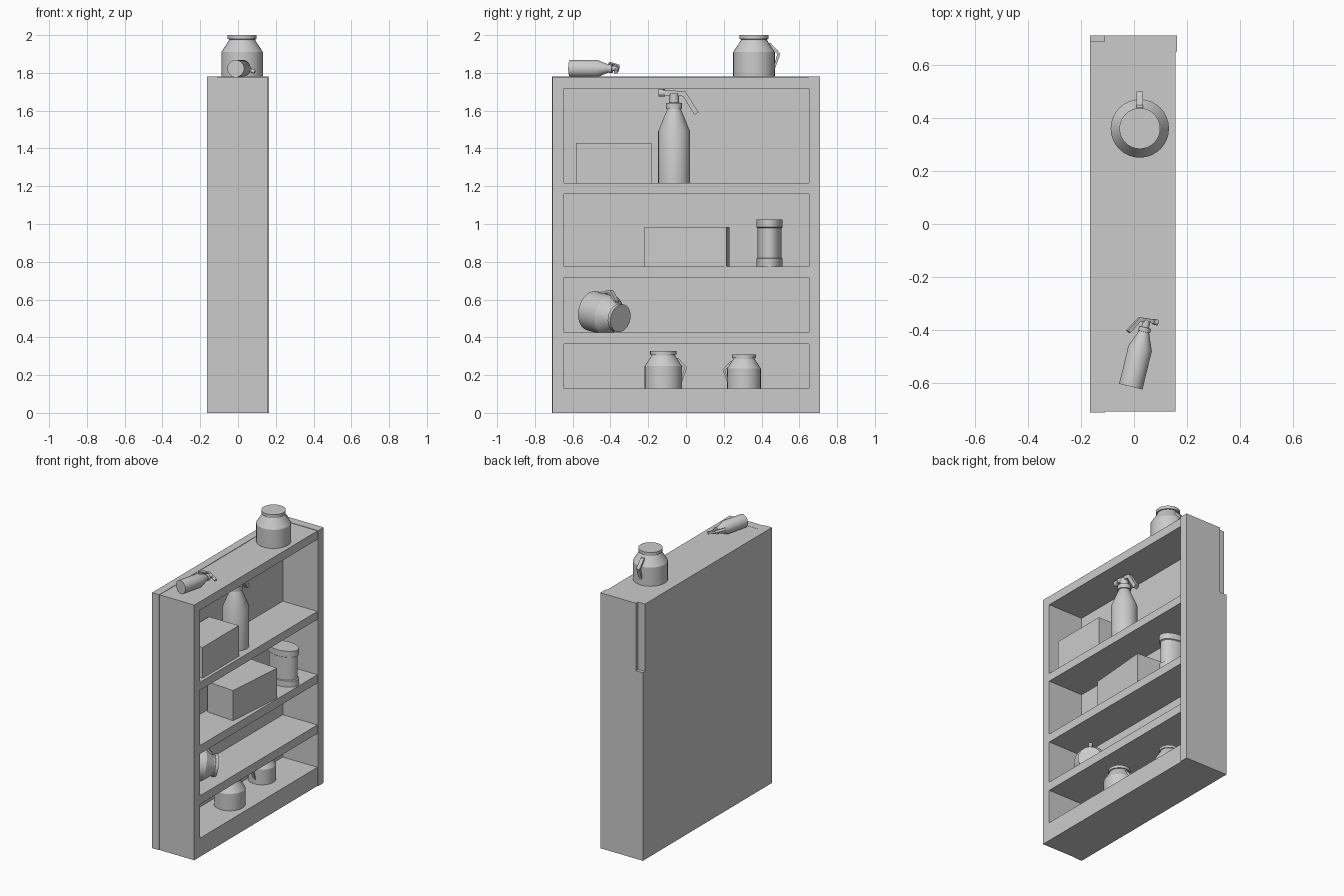
import bpy, bmesh, math
from mathutils import Matrix, Vector

if "Cube" in bpy.data.objects:
    bpy.data.objects.remove(bpy.data.objects["Cube"])

grey = bpy.data.materials.new("light_grey")
grey.diffuse_color = (0.6, 0.6, 0.6, 1)
grey.use_nodes = True
grey.node_tree.nodes["Principled BSDF"].inputs["Base Color"].default_value = grey.diffuse_color


def finish(name, bm, matrix=Matrix(), smooth=False):
    bmesh.ops.recalc_face_normals(bm, faces=bm.faces)
    mesh = bpy.data.meshes.new(name)
    bm.to_mesh(mesh)
    bm.free()
    ob = bpy.data.objects.new(name, mesh)
    bpy.context.collection.objects.link(ob)
    mesh.materials.append(grey)
    ob.matrix_world = matrix
    if smooth:
        bpy.ops.object.select_all(action='DESELECT')
        ob.select_set(True)
        bpy.context.view_layer.objects.active = ob
        bpy.ops.object.shade_smooth_by_angle(angle=math.radians(25))
    return ob


def box(name, lo, hi, matrix=Matrix()):
    lo, hi = Vector(lo), Vector(hi)
    bm = bmesh.new()
    bmesh.ops.create_cube(bm, size=1, matrix=Matrix.Translation((lo + hi) / 2)
                          @ Matrix.Diagonal((*(hi - lo), 1)))
    return finish(name, bm, matrix)


def lathe(bm, profile, n=32):
    # revolve (radius, height) points, capped at both ends
    rings = [[bm.verts.new((r * math.cos(2 * math.pi * i / n), r * math.sin(2 * math.pi * i / n), z))
              for i in range(n)] for r, z in profile]
    for a, b in zip(rings, rings[1:]):
        for i in range(n):
            j = (i + 1) % n
            bm.faces.new((a[i], a[j], b[j], b[i]))
    bm.faces.new(rings[0][::-1])
    bm.faces.new(rings[-1])


def prism(bm, outline, width):
    # extrude a (y, z) outline along x
    f = bm.faces.new([bm.verts.new((-width / 2, y, z)) for y, z in outline])
    ext = bmesh.ops.extrude_face_region(bm, geom=[f], use_keep_orig=True)
    bmesh.ops.translate(bm, vec=(width, 0, 0),
                        verts=[v for v in ext['geom'] if isinstance(v, bmesh.types.BMVert)])


def jar(name, matrix):
    bm = bmesh.new()
    lathe(bm, [(.11, 0), (.11, .13), (.07, .192), (.07, .198), (.077, .199), (.077, .22)])
    prism(bm, [(.076, .178), (.088, .178), (.14, .122), (.106, .028), (.106, .058), (.123, .12), (.086, .158)], .025)
    return finish(name, bm, matrix, True)


def bottle(name, matrix):
    bm = bmesh.new()
    lathe(bm, [(.084, 0), (.084, .275), (.036, .393), (.043, .394), (.043, .425), (.026, .426), (.026, .475)])
    # spray lever and nozzle
    prism(bm, [(-.06, .495), (.06, .485), (.13, .375), (.107, .362), (.048, .46), (-.06, .465)], .03)
    bmesh.ops.create_cone(bm, cap_ends=True, segments=16, radius1=.02, radius2=.02, depth=.035,
                          matrix=Matrix.Translation((0, -.066, .478)) @ Matrix.Rotation(math.pi / 2, 4, 'X'))
    return finish(name, bm, matrix, True)


def place(loc, turn=0, s=1):
    return Matrix.Translation(loc) @ Matrix.Rotation(turn, 4, 'Z') @ Matrix.Scale(s, 4)


def lay(loc, up, side, s):
    # local z follows up, local y leans toward side
    z = Vector(up).normalized()
    y = Vector(side)
    y = (y - z * y.dot(z)).normalized()
    rot = Matrix((y.cross(z), y, z)).transposed().to_4x4()
    return Matrix.Translation(loc) @ rot @ Matrix.Scale(s, 4)


# cabinet carcass, open toward +x
box("back_panel", (-.165, -.71, 0), (-.11, .687, 1.78))
box("back_panel_edge", (-.165, .687, 0), (-.112, .71, 1.31))
box("front_side", (-.11, -.706, 0), (.157, -.645, 1.778))
box("rear_side", (-.112, .65, 0), (.163, .71, 1.78))
for i, (z0, z1) in enumerate([(0, .13), (.365, .425), (.717, .775), (1.16, 1.216), (1.717, 1.777)]):
    box("shelf_%d" % i, (-.11, -.645, z0), (.157, .65, z1))

# boxes on shelves
box("upper_box", (-.095, -.583, 1.216), (.135, -.183, 1.43))
box("middle_box", (-.105, -.2175, 0), (.105, .2175, .21), place((.028, .006, .775), math.radians(-4.6)))

# jars with handles
jar("top_jar", place((.022, .36, 1.78)))
jar("lower_jar_left", place((.02, -.12, .13), 0, .9))
jar("lower_jar_right", place((-.03, .307, .13), math.pi, .81))
jar("fallen_jar", lay((-.075, -.495, .54), (.68, .68, -.18), (0, 0, 1), .97))

# oval canister with two rims
bm = bmesh.new()
lathe(bm, [(1, 0), (1, .042), (.92, .046), (.92, .204), (1, .208), (1, .25)], 32)
bmesh.ops.scale(bm, vec=(.11, .069, 1), verts=bm.verts)
finish("canister", bm, place((.04, .442, .775)), True)

# spray bottles
bottle("shelf_spray_bottle", place((.028, -.063, 1.216)))
bottle("fallen_spray_bottle", lay((-.012, -.613, 1.823), (.235, .97, 0), (-.9, .2, .4), .54))
